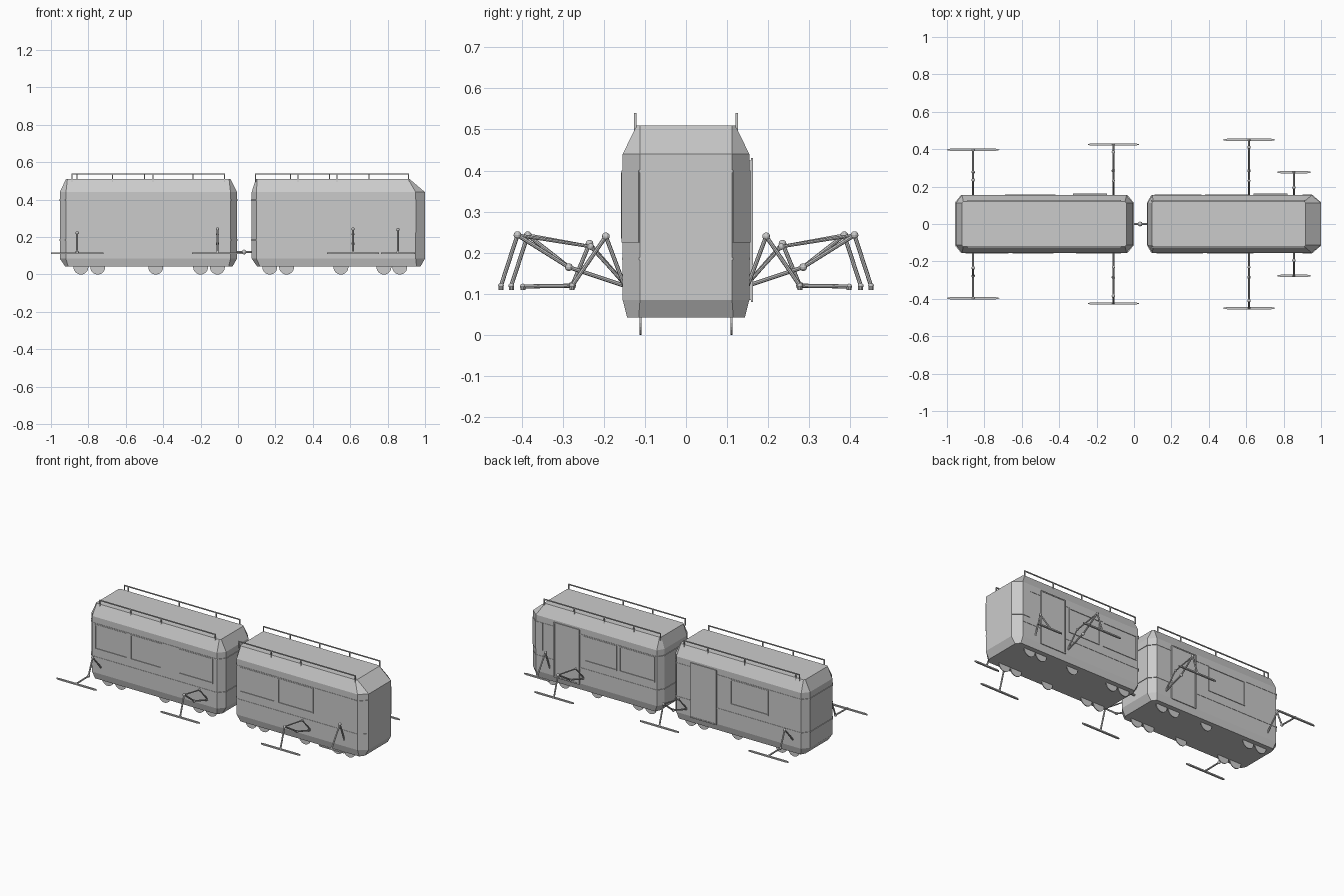
import bpy, bmesh, math
from mathutils import Vector

if "Cube" in bpy.data.objects:
    bpy.data.objects.remove(bpy.data.objects["Cube"])


def finish(bm, name):
    bmesh.ops.recalc_face_normals(bm, faces=bm.faces)
    me = bpy.data.meshes.new(name)
    bm.to_mesh(me)
    bm.free()
    ob = bpy.data.objects.new(name, me)
    bpy.context.collection.objects.link(ob)
    return ob


def box(bm, x0, x1, y0, y1, z0, z1):
    r = bmesh.ops.create_cube(bm, size=1)
    for v in r['verts']:
        v.co = Vector(((x0 + x1) / 2 + v.co.x * (x1 - x0),
                       (y0 + y1) / 2 + v.co.y * (y1 - y0),
                       (z0 + z1) / 2 + v.co.z * (z1 - z0)))


def rod(bm, a, b, r, sides=8):
    a, b = Vector(a), Vector(b)
    d = b - a
    m = d.to_track_quat('Z', 'Y').to_matrix().to_4x4()
    m.translation = (a + b) / 2
    bmesh.ops.create_cone(bm, cap_ends=True, segments=sides, radius1=r, radius2=r,
                          depth=d.length, matrix=m)


def ball(bm, c, r):
    res = bmesh.ops.create_uvsphere(bm, u_segments=10, v_segments=6, radius=r)
    bmesh.ops.translate(bm, verts=res['verts'], vec=c)


def loft(bm, rings):
    # octagonal plan rings: z, x0, x1, half width, rear chamfer, front chamfer, end half width
    loops = []
    for z, x0, x1, w, c0, c1, e in rings:
        pts = [(x0 + c0, -w), (x1 - c1, -w), (x1, -e), (x1, e),
               (x1 - c1, w), (x0 + c0, w), (x0, e), (x0, -e)]
        loops.append([bm.verts.new((x, y, z)) for x, y in pts])
    for lo, hi in zip(loops, loops[1:]):
        for i in range(8):
            j = (i + 1) % 8
            bm.faces.new((lo[i], lo[j], hi[j], hi[i]))
    bm.faces.new(loops[0][::-1])
    bm.faces.new(loops[-1])


def hull(name, x0, x1, c0, c1, top0, top1):
    bm = bmesh.new()
    loft(bm, [(0.042, x0 + 0.03, x1 - 0.025, 0.143, 0.015, 0.02, 0.115),
              (0.085, x0, x1, 0.154, c0, c1, 0.112),
              (0.44, x0, x1, 0.154, c0, c1, 0.112),
              (0.51, top0, top1, 0.12, 0.008, 0.008, 0.112)])
    finish(bm, name)
    # thin trim bands around the body
    bm = bmesh.new()
    for z in (0.185, 0.398):
        g = 0.004
        loft(bm, [(zz, x0 - g, x1 + (g if x1 < 0.5 else 0), 0.156, c0, c1, 0.114)
                  for zz in (z - 0.003, z + 0.003)])
    finish(bm, name + "_trim")


hull("rear_car_body", -0.953, -0.005, 0.033, 0.035, -0.92, -0.04)
hull("front_car_body", 0.073, 1.0, 0.025, 0.05, 0.095, 0.918)


def window(name, x0, x1, s, z0=0.235, z1=0.395):
    bm = bmesh.new()
    t = 0.007
    for a, b, c, d in ((x0, x1, z0, z0 + t), (x0, x1, z1 - t, z1),
                       (x0, x0 + t, z0, z1), (x1 - t, x1, z0, z1)):
        box(bm, a, b, s * 0.153, s * 0.158, c, d)
    finish(bm, name)


for i, (a, b) in enumerate([(-0.90, -0.67), (-0.65, -0.43), (-0.31, -0.07),
                            (0.12, 0.37), (0.39, 0.64)]):
    window(f"right_window_{i}", a, b, -1)
for i, (a, b) in enumerate([(-0.69, -0.42), (0.11, 0.36), (0.38, 0.61)]):
    window(f"left_window_{i}", a, b, 1)

# sliding side doors with sill and rail
for n, a, b in (("rear", -0.325, -0.145), ("front", 0.64, 0.82)):
    bm = bmesh.new()
    box(bm, a, b, 0.15, 0.160, 0.085, 0.425)
    finish(bm, n + "_door")
    window(n + "_door_frame", a, b, 1.03, 0.08, 0.43)

# wraparound corner panes at the nose
for s in (-1, 1):
    bm = bmesh.new()
    plan = [(0.90, 0.157), (0.952, 0.157), (1.0, 0.116), (0.995, 0.11), (0.945, 0.15), (0.90, 0.15)]
    f = bm.faces.new([bm.verts.new((x, s * y, 0.225)) for x, y in plan])
    e = bmesh.ops.extrude_face_region(bm, geom=[f])
    bmesh.ops.translate(bm, vec=(0, 0, 0.175),
                        verts=[v for v in e['geom'] if isinstance(v, bmesh.types.BMVert)])
    finish(bm, "corner_pane")

# roof rails
for n, x0, x1, posts in (("rear", -0.89, -0.07, ((-0.67, -0.455), (-0.86, -0.5, -0.24))),
                         ("front", 0.09, 0.915, ((0.32, 0.53), (0.28, 0.49, 0.7)))):
    for s, mid in zip((-1, 1), posts):
        bm = bmesh.new()
        y = s * 0.124
        box(bm, x0, x1, y - 0.003, y + 0.003, 0.534, 0.54)
        for x in (x0 + 0.003, *mid, x1 - 0.003):
            box(bm, x - 0.003, x + 0.003, y - 0.003, y + 0.003, 0.495, 0.537)
        finish(bm, n + "_roof_rail")

# wheels: thin discs under the floor
bm = bmesh.new()
for x in (-0.84, -0.75, -0.44, -0.20, -0.11, 0.17, 0.26, 0.55, 0.78, 0.865):
    for s in (-1, 1):
        rod(bm, (x, s * 0.108, 0.04), (x, s * 0.113, 0.04), 0.04, 24)
finish(bm, "wheels")

# coupler between the cars
bm = bmesh.new()
rod(bm, (-0.03, 0, 0.12), (0.10, 0, 0.12), 0.006)
ball(bm, (0.033, 0, 0.12), 0.013)
finish(bm, "coupler")

# outrigger legs: x, ski half length, chain of (y, z) joints
LONG = lambda y: [(0.15, 0.12), (0.285, 0.165), (y - 0.04, 0.243), (y, 0.12)]
legs = [("rear_leg", -0.86, 0.14, [(0.15, 0.125), (0.235, 0.222), (0.277, 0.12), (0.397, 0.118)]),
        ("middle_rear_leg", -0.11, 0.137, LONG(0.425)),
        ("middle_front_leg", 0.615, 0.138, LONG(0.45)),
        ("front_leg", 0.855, 0.09, [(0.15, 0.12), (0.195, 0.24), (0.277, 0.12)])]
for name, x, half, chain in legs:
    for s in (-1, 1):
        bm = bmesh.new()
        pts = [(x, s * y, z) for y, z in chain]
        for a, b in zip(pts, pts[1:]):
            rod(bm, a, b, 0.005)
        for p in pts[1:-1]:
            ball(bm, p, 0.0095)
        ball(bm, pts[-1], 0.007)
        if chain[1][0] > 0.28:  # upper strut on the long legs
            rod(bm, (x, s * 0.232, 0.215), pts[2], 0.004)
            rod(bm, (x, s * 0.15, 0.125), (x, s * 0.232, 0.215), 0.004)
            ball(bm, (x, s * 0.232, 0.215), 0.008)
        finish(bm, name)
        # ski with tapered tips
        bm = bmesh.new()
        y = s * chain[-1][0]
        plan = [(-half, 0.002), (-half + 0.02, 0.006), (half - 0.02, 0.006), (half, 0.002)]
        plan += [(a, -b) for a, b in reversed(plan)]
        f = bm.faces.new([bm.verts.new((x + a, y + b, 0.11)) for a, b in plan])
        e = bmesh.ops.extrude_face_region(bm, geom=[f])
        bmesh.ops.translate(bm, vec=(0, 0, 0.008),
                            verts=[v for v in e['geom'] if isinstance(v, bmesh.types.BMVert)])
        finish(bm, name + "_ski")
